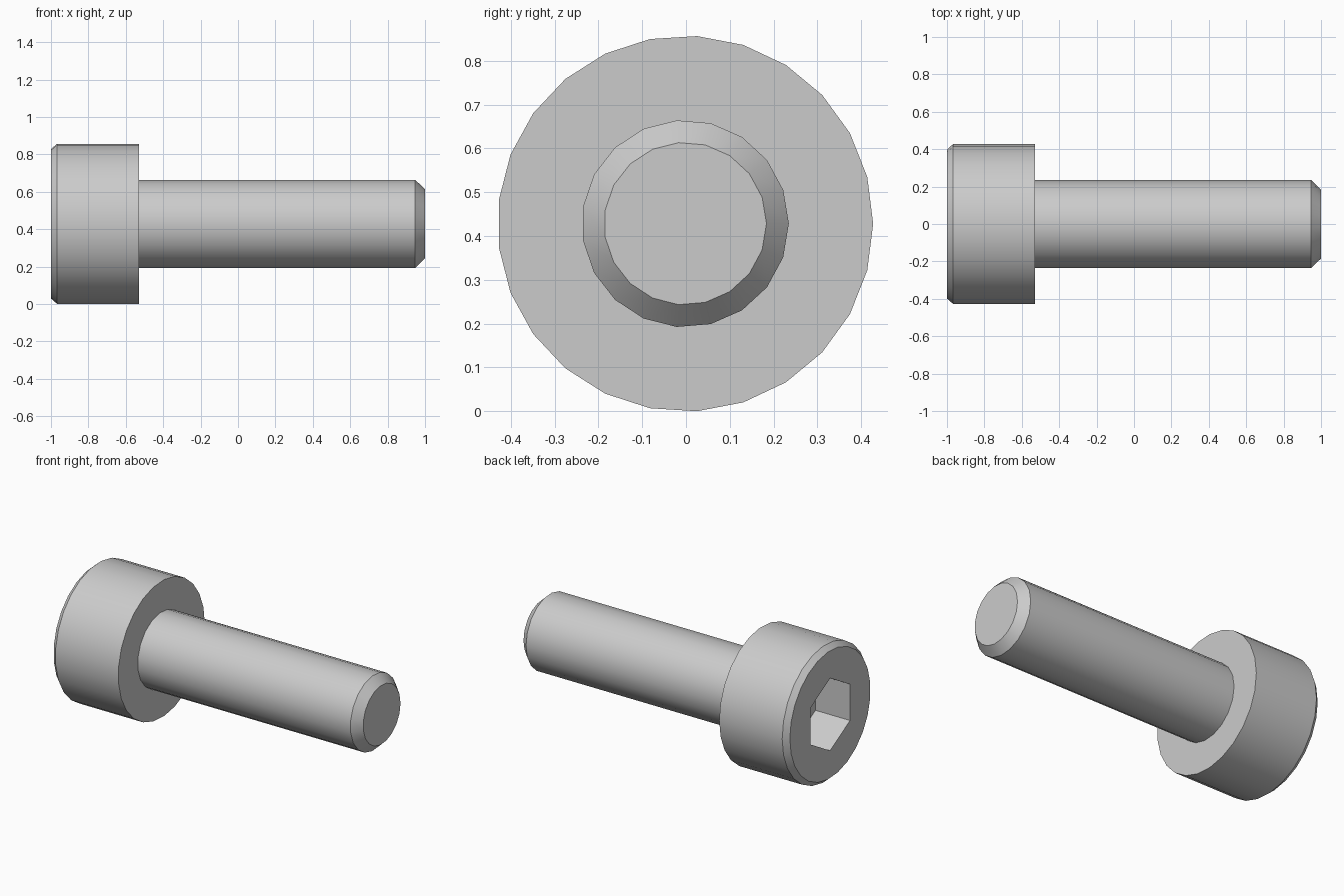
import bpy, bmesh
from math import cos, sin, pi, radians

if "Cube" in bpy.data.objects:
    bpy.data.objects.remove(bpy.data.objects["Cube"])

AXIS_Y, AXIS_Z = -0.0017, 0.4283   # bolt axis runs along x
bm = bmesh.new()


def ring(x, radius, sides, start=0.0):
    """Closed loop of edges around the bolt axis."""
    vs = [bm.verts.new((x,
                        AXIS_Y + radius * cos(start + 2 * pi * i / sides),
                        AXIS_Z + radius * sin(start + 2 * pi * i / sides)))
          for i in range(sides)]
    for i in range(sides):
        bm.edges.new((vs[i], vs[(i + 1) % sides]))
    return vs


def loop_edges(vs):
    return [bm.edges.get((vs[i - 1], vs[i])) for i in range(len(vs))]


def wall(a, b):
    """Quads between two rings with the same number of sides."""
    for i in range(len(a)):
        bm.faces.new((a[i - 1], a[i], b[i], b[i - 1]))


def flat_ring(outer, inner, normal):
    """Flat face with a hole, between rings of different side counts."""
    bmesh.ops.triangle_fill(bm, edges=loop_edges(outer) + loop_edges(inner),
                            use_beauty=True, normal=normal)


# Head with chamfered outer end
face_rim = ring(-1.0, 0.40, 25)
head_edge = ring(-0.967, 0.429, 25)
head_back = ring(-0.53, 0.429, 25)
wall(face_rim, head_edge)
wall(head_edge, head_back)

# Hexagonal drive socket, corners up and down
hex_r = 0.197 / cos(pi / 6)
socket_mouth = ring(-1.0, hex_r, 6, pi / 2)
socket_floor = ring(-0.76, hex_r, 6, pi / 2)
wall(socket_mouth, socket_floor)
bm.faces.new(socket_floor)
flat_ring(face_rim, socket_mouth, (-1, 0, 0))

# Shank with chamfered tip
shank_root = ring(-0.53, 0.2365, 19)
shank_end = ring(0.947, 0.2365, 19)
tip = ring(1.0, 0.1855, 19)
wall(shank_root, shank_end)
wall(shank_end, tip)
bm.faces.new(tip)
flat_ring(head_back, shank_root, (1, 0, 0))

bmesh.ops.recalc_face_normals(bm, faces=bm.faces)
mesh = bpy.data.meshes.new("socket_head_bolt")
bm.to_mesh(mesh)
bm.free()
bolt = bpy.data.objects.new("socket_head_bolt", mesh)
bpy.context.collection.objects.link(bolt)
bpy.context.view_layer.objects.active = bolt
bolt.select_set(True)
bpy.ops.object.shade_smooth_by_angle(angle=radians(30))
